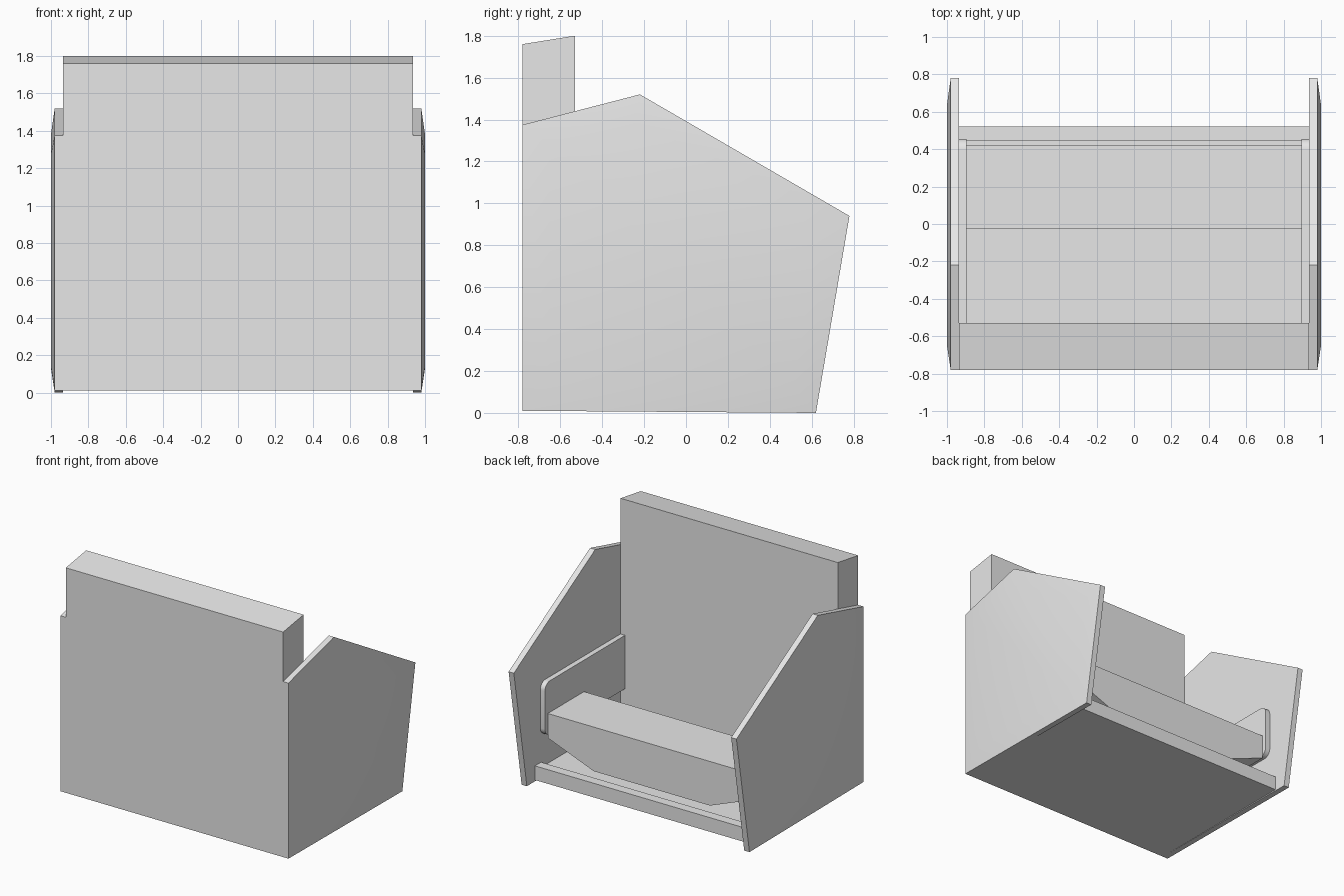
import bpy, bmesh, math
from mathutils import Vector

cube = bpy.data.objects.get("Cube")
if cube:
    bpy.data.objects.remove(cube, do_unlink=True)

grey = bpy.data.materials.new("light_grey")
grey.use_nodes = True
grey.diffuse_color = (0.8, 0.8, 0.8, 1)
grey.node_tree.nodes["Principled BSDF"].inputs["Base Color"].default_value = (0.8, 0.8, 0.8, 1)


def loft(name, rings):
    """Join matching rings of points into a closed solid."""
    bm = bmesh.new()
    loops = [[bm.verts.new(p) for p in ring] for ring in rings]
    n = len(loops[0])
    for a, b in zip(loops, loops[1:]):
        for i in range(n):
            j = (i + 1) % n
            bm.faces.new((a[i], a[j], b[j], b[i]))
    bm.faces.new(loops[0])
    bm.faces.new(loops[-1])
    bmesh.ops.recalc_face_normals(bm, faces=bm.faces)
    mesh = bpy.data.meshes.new(name)
    bm.to_mesh(mesh)
    bm.free()
    mesh.materials.append(grey)
    obj = bpy.data.objects.new(name, mesh)
    bpy.context.collection.objects.link(obj)
    return obj


def extrude_x(name, profile, x0, x1):
    return loft(name, [[(x, y, z) for y, z in profile] for x in (x0, x1)])


def inset(profile, d):
    """Move every side of a counter-clockwise outline inwards by d."""
    pts = [Vector(p) for p in profile]
    out = []
    for i, p in enumerate(pts):
        u = (p - pts[i - 1]).normalized()
        v = (pts[(i + 1) % len(pts)] - p).normalized()
        n1, n2 = Vector((-u.y, u.x)), Vector((-v.y, v.x))
        out.append(p + (n1 + n2) * d / (1 + n1.dot(n2)))
    return out


def smooth(obj):
    bpy.ops.object.select_all(action="DESELECT")
    obj.select_set(True)
    bpy.context.view_layer.objects.active = obj
    bpy.ops.object.shade_smooth_by_angle(angle=math.radians(25))


half = 0.935

# Thick upright panel with a sloping top
extrude_x("upright_panel", [(-0.78, 0.01), (-0.53, 0.01), (-0.53, 1.8), (-0.78, 1.76)], -half, half)

# Floor with a raised lip along its open edge
extrude_x("floor", [(-0.53, 0.01), (0.52, 0.01), (0.52, 0.12), (0.445, 0.12),
                    (0.445, 0.08), (-0.53, 0.08)], -half, half)

# Cross block with chamfered lower corners
block = [(-0.895, 0.5), (-0.895, 0.31), (-0.5, 0.157), (0.5, 0.157), (0.895, 0.31), (0.895, 0.5)]
loft("cross_block", [[(x, y, z) for x, z in block] for y in (-0.025, 0.42)])

# Rounded support plate outline
r = 0.06
plate = [(-0.53, 0.745), (-0.53, 0.33)]
for cz, start in ((0.33 + r, -90), (0.745 - r, 0)):
    for k in range(7):
        a = math.radians(start + 15 * k)
        plate.append((0.455 - r + r * math.cos(a), cz + r * math.sin(a)))

# Side walls with softly tapered outer faces, and their support plates
side = [(-0.78, 0.01), (0.62, 0.0), (0.78, 0.94), (-0.22, 1.52), (-0.78, 1.375)]
for label, s in (("left", 1), ("right", -1)):
    rings = [(half, side), (0.98, side), (1.0, inset(side, 0.13))]
    smooth(loft(label + "_side_wall", [[(s * x, y, z) for y, z in ring] for x, ring in rings]))
    smooth(extrude_x(label + "_support_plate", plate, s * 0.895, s * half))
